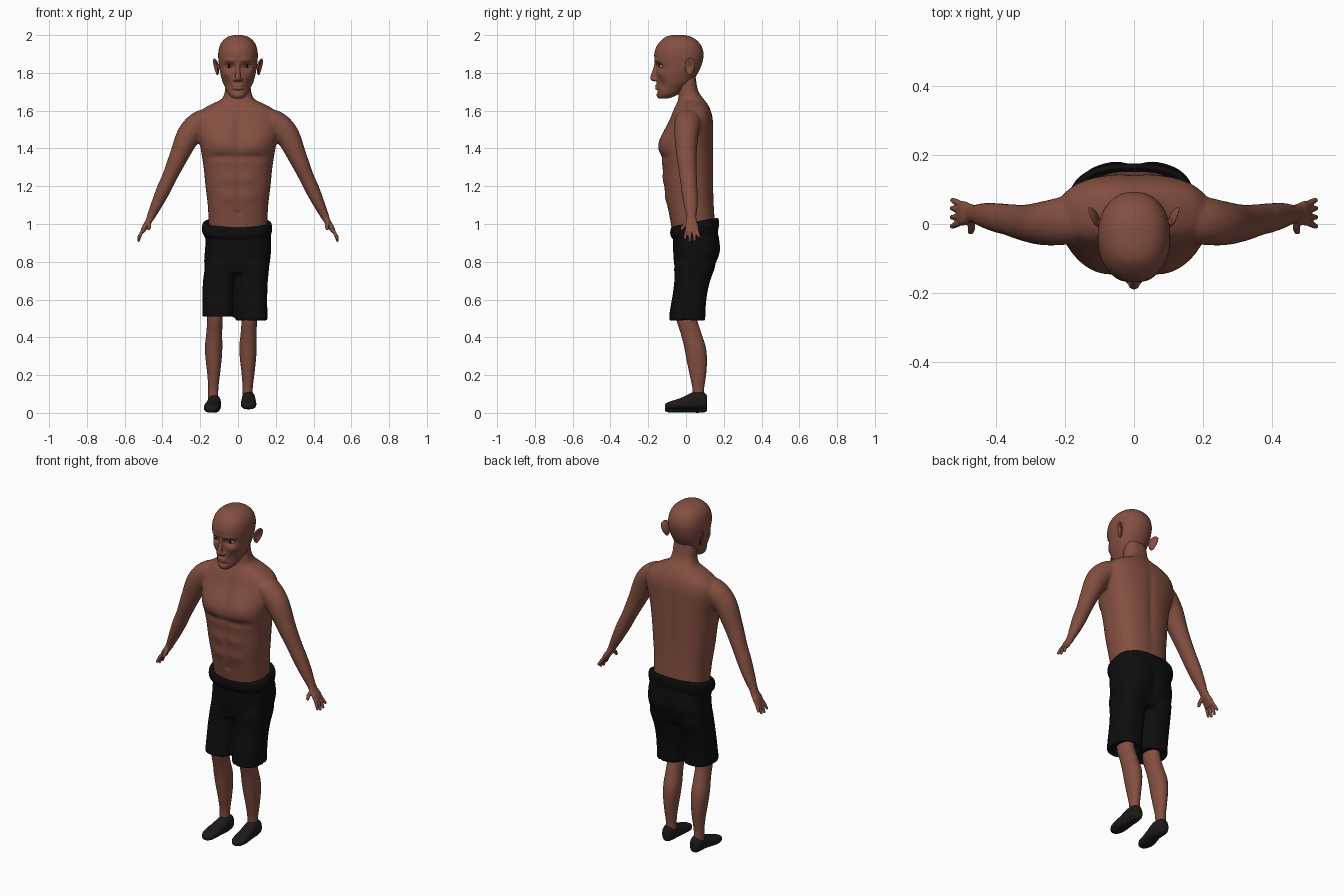
import bpy, bmesh, math
from mathutils import Vector, Matrix

def material(name, rgb):
    m = bpy.data.materials.new(name)
    m.diffuse_color = (*rgb, 1)
    return m

SKIN = material("brown skin", (0.23, 0.078, 0.052))
BLACK = material("black cloth", (0.004, 0.004, 0.0045))
SHOE = material("dark shoe", (0.014, 0.010, 0.010))
WHITE = material("eye white", (0.35, 0.30, 0.28))
DARK = material("eye dark", (0.004, 0.003, 0.003))

def sample(rows, n):
    """Catmull-Rom interpolation of any rows of numbers."""
    out, last = [], len(rows) - 1
    for k in range(n + 1):
        f = k / n * last
        i = min(int(f), last - 1)
        t = f - i
        quad = [rows[min(max(j, 0), last)] for j in (i - 1, i, i + 1, i + 2)]
        out.append([0.5 * (2*b + (c - a)*t + (2*a - 5*b + 4*c - d)*t*t + (3*b - a - 3*c + d)*t**3)
                    for a, b, c, d in zip(*quad)])
    return out

def loft(bm, rows, n=40, seg=32, p=2.0, axes=None, ends=0.0):
    """Skin (x, y, z, ru, rv) rings; axes fixes the ring plane, ends rounds the tips."""
    pts = sample(rows, n)
    pos = [Vector(r[:3]) for r in pts]
    rings = []
    for k, r in enumerate(pts):
        if axes:
            u, v = map(Vector, axes)
        else:
            t = (pos[min(k + 1, n)] - pos[max(k - 1, 0)]).normalized()
            v = Vector((0, 1, 0))
            v = (v - t * v.dot(t)).normalized()
            u = v.cross(t)
        e = min(k, n - k) / n
        s = max(0.08, math.sqrt(1 - (1 - e / ends) ** 2)) if e < ends else 1
        ring = []
        for j in range(seg):
            a = math.tau * j / seg
            c, d = math.cos(a), math.sin(a)
            c = math.copysign(abs(c) ** (2 / p), c) * max(r[3], .002) * s
            d = math.copysign(abs(d) ** (2 / p), d) * max(r[4], .002) * s
            ring.append(bm.verts.new(pos[k] + u * c + v * d))
        rings.append(ring)
    for a, b in zip(rings, rings[1:]):
        for j in range(seg):
            bm.faces.new((a[j], a[j - 1], b[j - 1], b[j]))
    bm.faces.new(rings[0])
    bm.faces.new(rings[-1][::-1])

def stack(rows):
    """(z, cx, rx, y_front, y_back) -> loft rows."""
    return [(cx, (f + b) / 2, z, rx, (b - f) / 2) for z, cx, rx, f, b in rows]

def flip(rows, s):
    return [(r[0] * s, *r[1:]) for r in rows]

def sculpt(bm, bumps):
    """Push points by soft bumps (centre, spread, offset), mirrored in x."""
    for c, sp, off in bumps:
        for s in ((1, -1) if c[0] else (1,)):
            for v in bm.verts:
                q = ((v.co.x - c[0]*s) / sp[0])**2 + ((v.co.y - c[1]) / sp[1])**2 + ((v.co.z - c[2]) / sp[2])**2
                if q < 9:
                    v.co += Vector((off[0] * s, off[1], off[2])) * math.exp(-q)

def ball(bm, at, size, turn=0.0):
    m = Matrix.Translation(at) @ Matrix.Rotation(turn, 4, 'Z') @ Matrix.Diagonal((*size, 1))
    bmesh.ops.create_uvsphere(bm, u_segments=24, v_segments=16, radius=1, matrix=m)

def part(name, bm, mat, voxel=0, smooth=5):
    bmesh.ops.recalc_face_normals(bm, faces=bm.faces)
    for f in bm.faces:
        f.smooth = True
    me = bpy.data.meshes.new(name)
    bm.to_mesh(me)
    bm.free()
    me.materials.append(mat)
    ob = bpy.data.objects.new(name, me)
    bpy.context.collection.objects.link(ob)
    if voxel:
        r = ob.modifiers.new("merge", 'REMESH')
        r.mode, r.voxel_size, r.use_smooth_shade = 'VOXEL', voxel, True
        sm = ob.modifiers.new("soften", 'SMOOTH')
        sm.factor, sm.iterations = 0.5, smooth
    return ob

FLAT = ((1, 0, 0), (0, 1, 0))

# torso, neck and arms
bm = bmesh.new()
loft(bm, stack([(0.93, 0, .15, -.07, .15), (1.0, 0, .155, -.08, .153), (1.1, 0, .16, -.10, .148),
                (1.2, 0, .172, -.115, .145), (1.3, 0, .182, -.125, .145), (1.4, 0, .198, -.142, .145),
                (1.48, 0, .215, -.12, .145), (1.55, 0, .22, -.088, .143), (1.60, 0, .195, -.068, .132),
                (1.635, 0, .14, -.052, .115), (1.66, 0, .088, -.042, .095), (1.70, 0, .07, -.04, .066),
                (1.75, 0, .066, -.04, .055), (1.79, 0, .06, -.04, .05)]), 90, 72, 2.5, FLAT)
sculpt(bm, [((.10, -.13, 1.44), (.075, .08, .06), (0, -.014, 0)),
            ((.09, -.13, 1.355), (.09, .06, .018), (0, .012, 0)),
            ((0, -.11, 1.48), (.012, .08, .14), (0, .014, 0)),
            ((0, -.11, 1.2), (.012, .06, .12), (0, .007, 0)),
            ((.05, -.11, 1.24), (.04, .06, .03), (0, -.007, 0)),
            ((.05, -.10, 1.14), (.04, .06, .03), (0, -.007, 0)),
            ((0, -.09, 1.06), (.012, .04, .012), (0, .012, 0)),
            ((0, .145, 1.35), (.02, .05, .25), (0, -.008, 0))])
for s in (1, -1):
    loft(bm, flip([(.12, .02, 1.555, .055, .07), (.195, .01, 1.54, .062, .07), (.258, .002, 1.475, .064, .064),
                   (.315, .003, 1.355, .05, .053), (.362, .012, 1.25, .040, .046), (.395, .018, 1.18, .038, .043),
                   (.432, .025, 1.10, .030, .037), (.458, .028, 1.045, .023, .028), (.475, .028, 1.01, .018, .025)], s),
         60, 32, ends=.05)
part("torso_and_arms", bm, SKIN, .008, 6)

# hands
for s, side in ((1, "left"), (-1, "right")):
    bm = bmesh.new()
    loft(bm, flip([(.458, .028, 1.045, .02, .025), (.475, .03, 1.01, .017, .028),
                   (.492, .031, .985, .015, .035), (.508, .032, .955, .011, .035)], s), 20, 24, 2.4, ends=.1)
    for y0, y1, z1 in ((.004, -.008, .917), (.022, .019, .903), (.041, .046, .907), (.058, .071, .927)):
        loft(bm, flip([(.502, y0, .97, .009, .009), (.516, (y0 + y1) / 2, .945, .009, .009),
                       (.529, y1, z1, .007, .007)], s), 14, 12, ends=.15)
    loft(bm, flip([(.476, .015, 1.012, .012, .014), (.470, -.008, .992, .011, .011),
                   (.474, -.027, .968, .008, .008)], s), 14, 12, ends=.15)
    part(side + "_hand", bm, SKIN, .0035, 2)

# head with nose, lips, brow and ears
bm = bmesh.new()
loft(bm, stack([(1.664, 0, .022, -.142, -.10), (1.672, 0, .036, -.150, -.07), (1.69, 0, .052, -.153, -.035),
                (1.72, 0, .068, -.154, 0), (1.75, 0, .081, -.155, .035), (1.785, 0, .091, -.156, .055),
                (1.82, 0, .098, -.158, .074), (1.86, 0, .103, -.165, .088), (1.90, 0, .105, -.168, .093),
                (1.94, 0, .098, -.156, .083), (1.97, 0, .081, -.133, .060), (1.99, 0, .055, -.108, .030),
                (2.0, 0, .022, -.075, -.005)]), 80, 64, 2.2, FLAT)
sculpt(bm, [((.046, -.15, 1.835), (.026, .05, .016), (0, .022, 0)),
            ((.046, -.16, 1.866), (.035, .05, .010), (0, -.006, 0)),
            ((.062, -.13, 1.795), (.02, .05, .02), (.002, -.006, 0)),
            ((.055, -.12, 1.74), (.02, .05, .03), (-.006, .006, 0)),
            ((0, -.15, 1.704), (.035, .05, .008), (0, .006, 0)),
            ((0, -.15, 1.68), (.02, .05, .012), (0, -.004, 0))])
loft(bm, [(0, -.155, 1.862, .010, .010), (0, -.160, 1.83, .010, .012), (0, -.168, 1.80, .012, .014),
          (0, -.174, 1.772, .016, .016), (0, -.166, 1.755, .014, .012)], 24, 20, axes=FLAT, ends=.1)
for s in (1, -1):
    ball(bm, (.016 * s, -.160, 1.765), (.010, .014, .010))
    # outer ear, cupped on the outside
    ear = bmesh.new()
    ball(ear, (0, 0, 0), (.009, .030, .046))
    for v in ear.verts:
        r = (v.co.y / .03)**2 + (v.co.z / .046)**2
        if v.co.x > 0:
            v.co.x -= .011 * math.exp(-r * 3)
        v.co.x += .006 * r + v.co.z * .15
        v.co.y += v.co.z * .12
        v.co.y *= 1 + v.co.z * 5
    ear.transform(Matrix.Translation((.112 * s, .022, 1.832)) @ Matrix.Scale(s, 4, (1, 0, 0))
                  @ Matrix.Rotation(-.35, 4, 'Z'))
    tmp = bpy.data.meshes.new("ear_shape")
    ear.to_mesh(tmp)
    ear.free()
    bm.from_mesh(tmp)
    bpy.data.meshes.remove(tmp)
for z, h in ((1.732, .006), (1.718, .008)):
    ball(bm, (0, -.153, z), (.028, .011, h))
part("head", bm, SKIN, .004, 3)

# eyes
for s, side in ((1, "left"), (-1, "right")):
    bm = bmesh.new()
    ball(bm, (.048 * s, -.129, 1.835), (.018, .014, .009), .35 * s)
    part(side + "_eyeball", bm, WHITE)
    bm = bmesh.new()
    ball(bm, (.048 * s, -.139, 1.836), (.009, .006, .008), .35 * s)
    part(side + "_iris", bm, DARK)

# shorts: seat with rolled waistband, two wide legs
bm = bmesh.new()
loft(bm, stack([(.74, -.008, .165, -.055, .13), (.80, -.005, .174, -.064, .163), (.86, 0, .175, -.068, .183),
                (.91, .002, .174, -.068, .178), (.935, -.002, .176, -.068, .170), (.95, -.005, .183, -.078, .173),
                (.975, -.005, .186, -.084, .176), (1.0, -.005, .181, -.08, .172), (1.008, -.005, .168, -.07, .164),
                (.995, -.005, .155, -.06, .155)]), 80, 72, 2.6, FLAT)
for v in bm.verts:
    if v.co.z > .9:
        v.co.z += (v.co.y - .03) * .2 * min(1, (v.co.z - .9) / .05)
sculpt(bm, [((0, .18, .84), (.03, .06, .08), (0, -.016, 0))])
for x, z, top in ((-.104, .505, -.092), (.071, .487, .083)):
    loft(bm, stack([(z + .03, x, .055, -.05, .07), (z + .01, x, .072, -.075, .088), (z, x, .080, -.084, .098),
                    (z + .015, x, .085, -.088, .102), (.56, x, .084, -.082, .104), (.63, x, .084, -.070, .112),
                    (.70, x + .003, .084, -.062, .128), (.78, top, .082, -.062, .155), (.84, top, .075, -.05, .15)]),
         60, 40, 2.5, FLAT)
part("shorts", bm, BLACK, .007, 4)

# lower legs and shoes
for side, x, dz in (("right", -.126, -.018), ("left", .056, 0)):
    bm = bmesh.new()
    loft(bm, stack([(.60, x + .004, .042, -.06, .05), (.50, x + .004, .041, -.052, .058), (.42, x, .042, -.028, .082),
                    (.35, x - .003, .046, -.010, .104), (.28, x - .003, .042, .003, .111), (.2, x - .003, .033, .020, .106),
                    (.13, x - .005, .027, .034, .096), (.07, x - .006, .027, .036, .096)]), 50, 32, 2.1, FLAT)
    part(side + "_lower_leg", bm, SKIN)
    bm = bmesh.new()
    f = x - .014 if x < 0 else x
    loft(bm, [(x, .112, .055, .012, .016), (x, .106, .062, .026, .038), (x, .075, .066, .034, .047),
              (x, .035, .064, .036, .045), ((x + f) / 2, -.005, .054, .039, .035), (f, -.045, .046, .041, .027),
              (f, -.08, .041, .037, .021), (f, -.102, .038, .024, .015), (f, -.110, .037, .010, .008)],
         40, 32, 2.5, ((1, 0, 0), (0, 0, 1)))
    for v in bm.verts:
        v.co.z += dz
    part(side + "_shoe", bm, SHOE)
